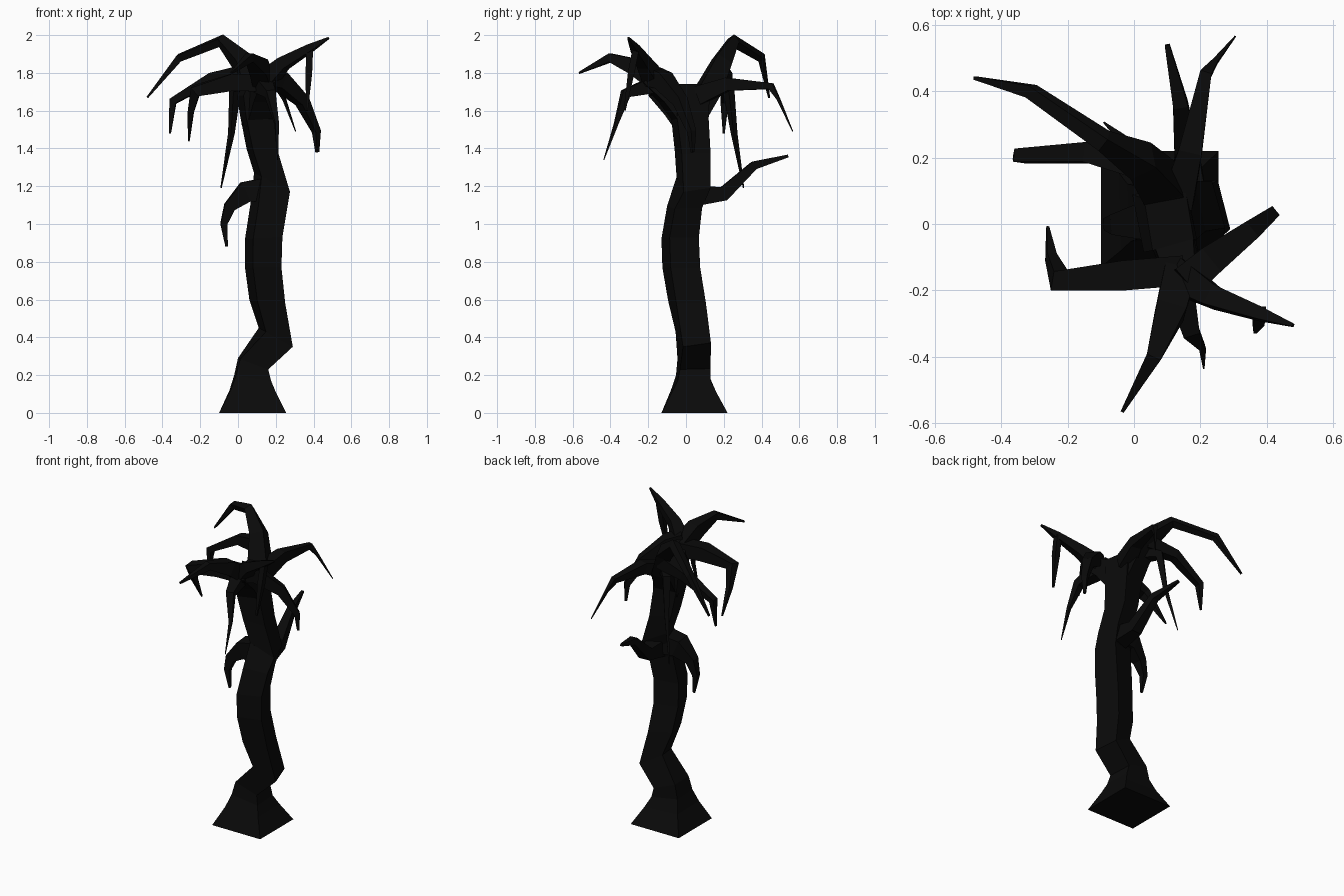
import bpy, bmesh
from mathutils import Vector

mat = bpy.data.materials.new("charred_bark")
mat.diffuse_color = (0.003, 0.003, 0.003, 1)


def loft(name, rings):
    """Skin a list of four-corner rings into a closed, flat-faced solid."""
    bm = bmesh.new()
    vs = [[bm.verts.new(p) for p in r] for r in rings]
    for a, b in zip(vs, vs[1:]):
        for i in range(4):
            j = (i + 1) % 4
            bm.faces.new((a[i], a[j], b[j], b[i]))
    bm.faces.new(vs[0][::-1])
    bm.faces.new(vs[-1])
    bmesh.ops.recalc_face_normals(bm, faces=bm.faces)
    me = bpy.data.meshes.new(name)
    bm.to_mesh(me)
    bm.free()
    me.materials.append(mat)
    ob = bpy.data.objects.new(name, me)
    bpy.context.collection.objects.link(ob)


def branch(name, path):
    """Square tapered limb; path points are (x, y, z, width)."""
    pts = [Vector(p[:3]) for p in path]
    side, rings = None, []
    for i, p in enumerate(pts):
        a, b = pts[max(i - 1, 0)], pts[min(i + 1, len(pts) - 1)]
        if 0 < i < len(pts) - 1:
            t = ((p - a).normalized() + (b - p).normalized()).normalized()
        else:
            t = (b - a).normalized()
        if side is None:
            side = t.cross(Vector((0, 0, 1)))
            if side.length < 0.2:
                side = Vector((1, 0, 0))
        side = (side - t * side.dot(t)).normalized()
        up = side.cross(t)
        h = path[i][3] / 2
        rings.append([p + side * h * u + up * h * v
                      for u, v in ((-1, -1), (1, -1), (1, 1), (-1, 1))])
    loft(name, rings)


def trunk_ring(xl, zl, xr, zr, y0, y1, k):
    """Tilted square ring fitting the given extents; k < 1 twists it."""
    ring = []
    for u, v in ((-k, -1), (1, -k), (k, 1), (-1, k)):
        f = (u + 1) / 2
        ring.append((xl + (xr - xl) * f, y0 + (y1 - y0) * (v + 1) / 2,
                     zl + (zr - zl) * f))
    return ring


# Trunk: left x, left z, right x, right z, front y, back y, twist
trunk = [(-.10, 0, .255, 0, -.13, .22, 1), (-.045, .12, .20, .11, -.08, .16, .95),
         (-.02, .2, .175, .17, -.053, .13, .9), (0, .29, .16, .23, -.045, .13, .85),
         (.11, .45, .29, .35, -.055, .132, .58), (.06, .6, .25, .58, -.095, .105, .56),
         (.037, .77, .23, .77, -.125, .075, .56), (.037, .92, .235, .93, -.13, .068, .56),
         (.065, 1.1, .26, 1.08, -.10, .085, .56), (.085, 1.27, .275, 1.17, -.05, .13, .58),
         (.045, 1.4, .215, 1.37, -.06, .13, .6), (.01, 1.58, .19, 1.55, -.08, .12, .65),
         (-.005, 1.68, .19, 1.68, -.085, .125, .65), (.03, 1.74, .18, 1.74, -.08, .11, .65)]
loft("trunk", [trunk_ring(*r) for r in trunk])

# Low branches
branch("low_left_branch", [(.15, .02, 1.18, .13), (.04, .01, 1.17, .11),
                           (-.045, .0, 1.09, .06), (-.075, .0, 1.0, .035),
                           (-.06, .0, .88, .012)])
branch("low_back_branch", [(.17, .05, 1.15, .11), (.16, .20, 1.16, .075),
                           (.14, .36, 1.31, .045), (.10, .54, 1.36, .015)])

# Front fork
branch("front_fork", [(.10, .02, 1.56, .14), (.13, -.09, 1.69, .12),
                      (.155, -.21, 1.78, .08)])
branch("front_left_branch", [(.15, -.14, 1.745, .09), (-.03, -.155, 1.75, .09),
                             (-.225, -.17, 1.705, .06), (-.25, -.10, 1.59, .03),
                             (-.26, -.01, 1.44, .008)])
branch("front_forward_branch", [(.14, -.14, 1.74, .10), (.11, -.26, 1.83, .09),
                                (.06, -.40, 1.88, .045), (-.035, -.565, 1.80, .01)])
branch("front_hanging_branch", [(.13, -.16, 1.74, .09), (.17, -.32, 1.69, .05),
                                (.205, -.37, 1.53, .02), (.21, -.435, 1.34, .004)])
branch("front_right_branch", [(.14, -.16, 1.75, .10), (.24, -.22, 1.85, .065),
                              (.38, -.27, 1.93, .04), (.48, -.305, 1.985, .01)])
branch("front_right_twig", [(.38, -.265, 1.93, .035), (.375, -.29, 1.80, .035),
                            (.365, -.325, 1.60, .01)])
branch("front_drooping_branch", [(.15, -.18, 1.78, .10), (.22, -.12, 1.76, .09),
                                 (.34, -.03, 1.65, .06), (.415, .03, 1.49, .035),
                                 (.42, .035, 1.38, .015)])

# Back fork
branch("back_high_branch", [(.10, .02, 1.56, .14), (.08, .12, 1.71, .12),
                            (.02, .19, 1.86, .09), (-.09, .25, 1.97, .05),
                            (-.31, .40, 1.88, .038), (-.48, .44, 1.67, .01)])
branch("back_left_branch", [(.05, .17, 1.80, .09), (-.14, .215, 1.77, .06),
                            (-.345, .205, 1.65, .04), (-.36, .20, 1.48, .01)])
branch("back_right_branch", [(.13, .07, 1.68, .10), (.17, .22, 1.74, .07),
                             (.215, .45, 1.73, .035), (.245, .49, 1.66, .016),
                             (.305, .565, 1.49, .004)])
branch("back_hanging_branch", [(.06, .13, 1.74, .08), (-.015, .225, 1.72, .05),
                               (-.035, .255, 1.48, .025), (-.09, .305, 1.19, .005)])
